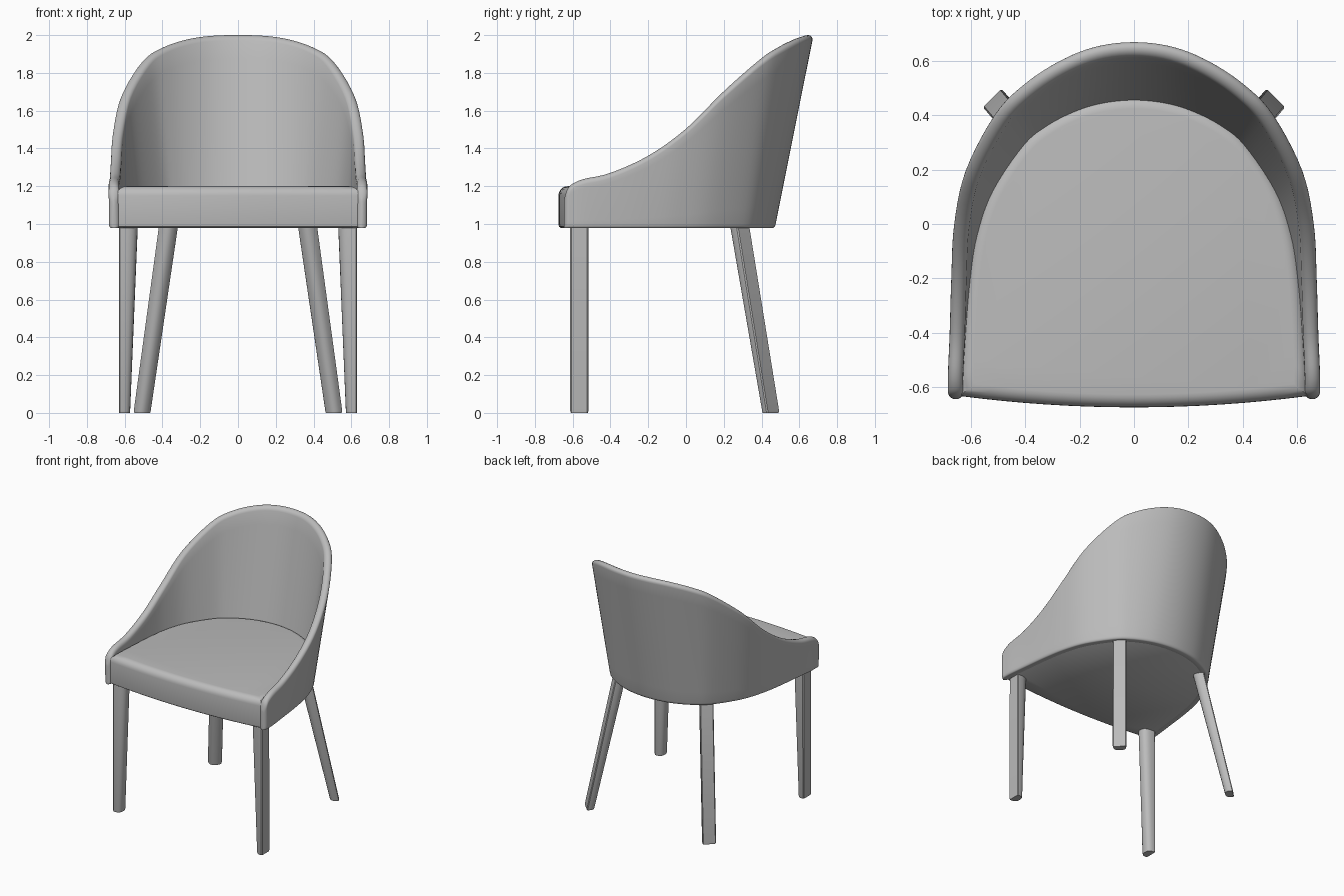
import bpy, bmesh
from math import sin, cos, pi, radians, copysign, sqrt
from mathutils import Vector

cube = bpy.data.objects.get("Cube")
if cube:
    bpy.data.objects.remove(cube, do_unlink=True)

BASE_Z, SEAT_Z, THICK = 0.978, 1.2, 0.056

grey = bpy.data.materials.new("plain grey")
grey.use_nodes = True
grey.diffuse_color = (0.5, 0.5, 0.5, 1)
grey.node_tree.nodes["Principled BSDF"].inputs["Base Color"].default_value = (0.5, 0.5, 0.5, 1)


def loft(name, rings):
    """Bridge closed rings of points, cap the ends and make a smooth object."""
    bm = bmesh.new()
    rows = [[bm.verts.new(p) for p in ring] for ring in rings]
    count = len(rows[0])
    for low, high in zip(rows, rows[1:]):
        for i in range(count):
            j = (i + 1) % count
            bm.faces.new((low[i], low[j], high[j], high[i]))
    bm.faces.new(rows[0][::-1])
    bm.faces.new(rows[-1])
    bmesh.ops.recalc_face_normals(bm, faces=bm.faces)
    mesh = bpy.data.meshes.new(name)
    bm.to_mesh(mesh)
    bm.free()
    mesh.materials.append(grey)
    obj = bpy.data.objects.new(name, mesh)
    bpy.context.collection.objects.link(obj)
    bpy.ops.object.select_all(action='DESELECT')
    obj.select_set(True)
    bpy.context.view_layer.objects.active = obj
    bpy.ops.object.shade_smooth_by_angle(angle=radians(40))


def smooth_path(points, steps):
    """Catmull-Rom spline through the points."""
    pts = [Vector(p) for p in points]
    pts = [pts[0]] + pts + [pts[-1]]
    path = []
    for a, b, c, d in zip(pts, pts[1:], pts[2:], pts[3:]):
        for s in range(steps):
            t = s / steps
            path.append(0.5 * (2 * b + (c - a) * t + (2 * a - 5 * b + 4 * c - d) * t ** 2
                               + (3 * b - a - 3 * c + d) * t ** 3))
    return path + [pts[-1]]


def inward_normals(path):
    """Horizontal directions pointing from the path to the seat middle."""
    normals = []
    for i in range(len(path)):
        along = path[min(i + 1, len(path) - 1)] - path[max(i - 1, 0)]
        normals.append(Vector((-along.y, along.x, 0)).normalized())
    return normals


# Shell stations from front to back: bottom point, then rim point
FRONT_Y = -0.645
STATIONS = [
    ((.683, FRONT_Y), (.685, FRONT_Y, 1.13)),
    ((.683, -.63), (.685, -.63, 1.18)),
    ((.682, -.6), (.685, -.6, 1.213)),
    ((.68, -.54), (.685, -.54, 1.238)),
    ((.665, -.41), (.68, -.4, 1.27)),
    ((.642, -.22), (.675, -.2, 1.36)),
    ((.61, -.05), (.665, 0, 1.5)),
    ((.55, .12), (.622, .2, 1.69)),
    ((.43, .3), (.515, .405, 1.865)),
    ((.335, .378), (.41, .515, 1.935)),
    ((.22, .433), (.28, .602, 1.977)),
    ((.115, .46), (.145, .657, 1.996)),
    ((0, .47), (0, .675, 2)),
]
bottom = [(x, y, BASE_Z) for (x, y), rim in STATIONS]
top = [rim for foot, rim in STATIONS]


def both_sides(points):
    return points + [(-x, y, z) for x, y, z in points[-2::-1]]


bottom_path = smooth_path(both_sides(bottom), 5)
rim_path = smooth_path(both_sides(top), 5)


# Backrest and arms: one leaning wrap-around shell with a rounded rim
def shell_section(b, r, inward):
    half = THICK / 2
    rise = r - b
    # the arm tips thin out to a rounded end
    tip = min((b.y - FRONT_Y) / half, 1)
    h = half * max(sqrt(1 - (1 - tip) ** 2), 0.2)
    top_round, low_round = half / rise.z, 0.02 / rise.z
    outline = []
    for k in range(9):
        a = pi * k / 8
        outline.append((-cos(a), 1 - top_round * (1 - sin(a))))
    for k in range(1, 10):
        outline.append((1, 1 - top_round - (1 - top_round - low_round) * k / 10))
    for k in range(5):
        a = pi / 2 * k / 4
        outline.append((0.6 + 0.4 * cos(a), low_round * (1 - sin(a))))
    for k in range(5):
        a = pi / 2 * k / 4
        outline.append((-0.6 - 0.4 * sin(a), low_round * (1 - cos(a))))
    for k in range(1, 10):
        outline.append((-1, low_round + (1 - top_round - low_round) * k / 10))
    return [b + rise * v + inward * (half + h * u) for u, v in outline]


low_in, rim_in = inward_normals(bottom_path), inward_normals(rim_path)
loft("backrest_shell", [shell_section(b, r, (m + n).normalized())
                        for b, r, m, n in zip(bottom_path, rim_path, low_in, rim_in)])


# Seat cushion: follows the shell, with a bowed front and rounded top edge
def seat_outline(z, inset):
    side = [b.lerp(r, (z - BASE_Z) / (r.z - BASE_Z))
            for b, r in zip(bottom_path, rim_path) if b.y > -0.56]
    pts = [p + n * inset for p, n in zip(side, inward_normals(side))]
    half = 0.642
    for k in range(17):
        x = half * (k / 8 - 1)
        pts.append(Vector((x, -0.675 + 0.042 * (x / half) ** 2, z)))
    return pts


def shrunk(points, amount, z):
    scale = 1 - amount / 0.6
    return [(p.x * scale, (p.y + 0.1) * scale - 0.1, z) for p in points]


low, high = seat_outline(BASE_Z, 0.03), seat_outline(SEAT_Z, 0.042)
RADIUS = 0.05
rings = [shrunk(low, 0.015, BASE_Z), shrunk(low, 0.003, BASE_Z + 0.008), shrunk(low, 0, BASE_Z + 0.02)]
for k in range(7):
    a = k / 6 * pi / 2
    rings.append(shrunk(high, RADIUS * (1 - cos(a)), SEAT_Z - RADIUS * (1 - sin(a))))
loft("seat_cushion", rings)


# Legs: flat outer face, rounded inner face, tapering towards the floor
def leg(name, foot, head, outward, foot_depth, head_depth, width=0.096):
    out = Vector(outward).normalized()
    across = Vector((-out.y, out.x, 0))

    def section(centre, depth, shrink=1):
        edge = 0.006
        pts = [(-.5, .5 - edge / width), (-.5, -.5 + edge / width), (-.5 + edge / depth, -.5)]
        for k in range(13):
            a = pi * (k / 12 - 0.5)
            u = 0.8 * max(cos(a), 0) ** 0.8
            pts.append((u - 0.3, 0.5 * copysign(abs(sin(a)) ** 0.8, a)))
        pts.append((-.5 + edge / depth, .5))
        return [Vector(centre) - out * u * depth * shrink + across * v * width * shrink
                for u, v in pts]

    raised = Vector(foot) + Vector((0, 0, 0.01))
    loft(name, [section(foot, foot_depth, 0.93), section(raised, foot_depth),
                section(head, head_depth)])


for side, label in ((1, "left"), (-1, "right")):
    leg("front_leg_" + label, (side * .601, -.565, 0), (side * .58, -.565, 1),
        (side, 0, 0), 0.06, 0.1)
    leg("back_leg_" + label, (side * .501, .442, 0), (side * .359, .275, 1),
        (side, 1, 0), 0.06, 0.08)
